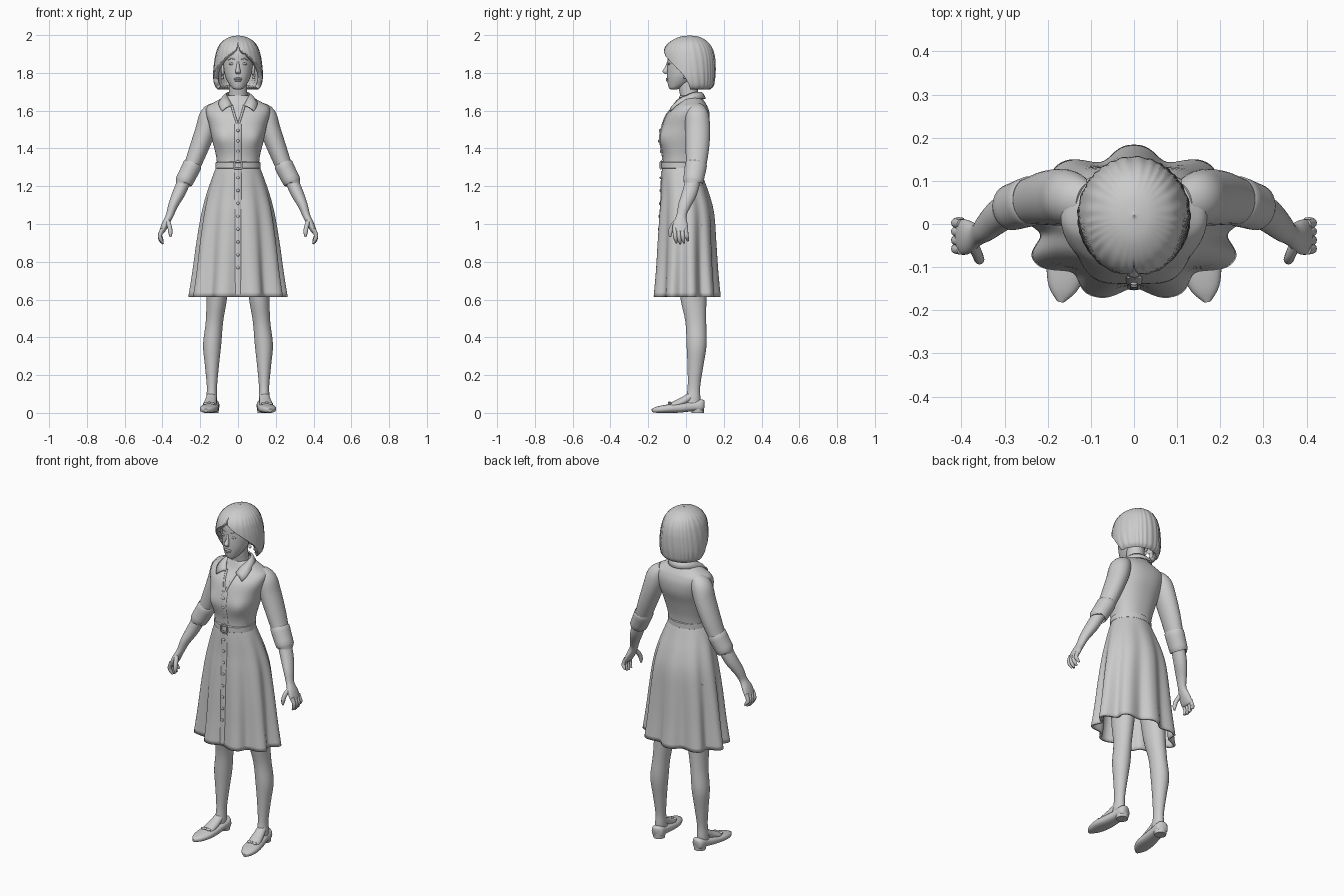
import bpy, bmesh
from math import sin, cos, pi, exp, radians, copysign
from mathutils import Vector, Matrix
from mathutils.bvhtree import BVHTree

cube = bpy.data.objects.get("Cube")
if cube:
    bpy.data.objects.remove(cube, do_unlink=True)

GREY = (0.6, 0.6, 0.6, 1)
mat = bpy.data.materials.new("matte grey")
mat.use_nodes = True
mat.diffuse_color = GREY
bsdf = next(n for n in mat.node_tree.nodes if n.type == "BSDF_PRINCIPLED")
bsdf.inputs["Base Color"].default_value = GREY
bsdf.inputs["Roughness"].default_value = 0.8
Y, Z = Vector((0, 1, 0)), Vector((0, 0, 1))


def finish(name, bm, thick=0):
    """Turn a bmesh into a smooth shaded object, optionally a shell."""
    bmesh.ops.remove_doubles(bm, verts=bm.verts, dist=0.0001)
    bmesh.ops.recalc_face_normals(bm, faces=bm.faces)
    me = bpy.data.meshes.new(name)
    bm.to_mesh(me)
    bm.free()
    ob = bpy.data.objects.new(name, me)
    bpy.context.collection.objects.link(ob)
    me.materials.append(mat)
    if thick:
        mod = ob.modifiers.new("thickness", "SOLIDIFY")
        mod.thickness, mod.offset = thick, -1
    bpy.ops.object.select_all(action="DESELECT")
    ob.select_set(True)
    bpy.context.view_layer.objects.active = ob
    bpy.ops.object.shade_smooth_by_angle(angle=radians(50))
    return ob


def grid(name, rows, wrap=True, caps=True, thick=0):
    bm = bmesh.new()
    vs = [[bm.verts.new(p) for p in row] for row in rows]
    n = len(rows[0])
    for a, b in zip(vs, vs[1:]):
        for j in range(n if wrap else n - 1):
            k = (j + 1) % n
            bm.faces.new((a[j], a[k], b[k], b[j]))
    if wrap and caps:
        bm.faces.new(vs[0])
        bm.faces.new(vs[-1])
    return finish(name, bm, thick)


def spline(keys, steps):
    """Smooth curve through tuples of any length."""
    k = [keys[0], *keys, keys[-1]]
    out = []
    for a, b, c, d in zip(k, k[1:], k[2:], k[3:]):
        for s in range(steps):
            t = s / steps
            out.append([q + t / 2 * (r - p + t * (2 * p - 5 * q + 4 * r - w + t * (3 * (q - r) + w - p)))
                        for p, q, r, w in zip(a, b, c, d)])
    return out + [list(keys[-1])]


def loft(name, keys, ref=None, sides=32, steps=4, power=2, shape=None, **kw):
    """Rings (x, y, z, rx, ry): level, or square to the path if ref is set."""
    pts = spline(keys, steps)
    rows = []
    for i, (x, y, z, rx, ry) in enumerate(pts):
        u, v = Vector((1, 0, 0)), Y
        if ref:
            t = Vector(pts[min(i + 1, len(pts) - 1)][:3]) - Vector(pts[max(i - 1, 0)][:3])
            u = ref.cross(t).normalized()
            v = t.normalized().cross(u)
        row = []
        for j in range(sides):
            a = 2 * pi * j / sides
            m = shape(a, z) if shape else 1
            c, s = (copysign(abs(f) ** (2 / power), f) for f in (cos(a), sin(a)))
            p = Vector((x, y, z)) + u * max(rx, .001) * m * c + v * max(ry, .001) * m * s
            p.z = max(p.z, 0)
            row.append(p)
        rows.append(row)
    return grid(name, rows, **kw)


def ball(name, loc, size):
    bm = bmesh.new()
    m = Matrix.Translation(loc) @ Matrix.Diagonal((*size, 1))
    bmesh.ops.create_uvsphere(bm, u_segments=16, v_segments=10, radius=1, matrix=m)
    return finish(name, bm)


def front(ob, x, z):
    """The y of an object's surface seen from the front."""
    tree = BVHTree.FromPolygons([v.co for v in ob.data.vertices], [p.vertices for p in ob.data.polygons])
    hit = tree.ray_cast(Vector((x, -1, z)), Y)[0]
    return hit.y if hit else None


def chest(a, z):
    th = abs((a + pi / 2 + pi) % (2 * pi) - pi)
    return 1 + .09 * exp(-((z - 1.45) / .05) ** 2 - ((th - .55) / .35) ** 2)


def pleats(a, z):
    depth = .17 * max(0, (1.28 - z) / .67) ** .8
    return 1 - depth * (.5 + .5 * cos(9 * (a + pi / 2))) ** 1.3


# Dress: bodice, pleated skirt, belt
bodice = loft("bodice", [
    (0, -.028, 1.29, .11, .094), (0, -.025, 1.36, .116, .098), (0, -.02, 1.45, .138, .117),
    (0, -.002, 1.52, .152, .123), (0, .012, 1.58, .168, .113), (0, .024, 1.62, .165, .09),
    (0, .026, 1.645, .125, .074), (0, .022, 1.68, .06, .054)], sides=64, power=2.3, shape=chest)
skirt = loft("skirt", [
    (0, -.028, 1.31, .112, .097), (0, -.02, 1.25, .136, .11), (0, -.005, 1.15, .171, .131),
    (0, .002, 1.05, .197, .148), (0, .002, .9, .223, .159), (0, .002, .75, .244, .169),
    (0, .002, .615, .266, .182)], sides=144, shape=pleats, caps=False, thick=.012)
loft("belt", [(0, -.028, 1.292, .112, .096), (0, -.028, 1.296, .119, .103),
              (0, -.028, 1.326, .118, .103), (0, -.028, 1.33, .11, .096)], sides=64, steps=1)
frame = [(x, -.134, z) for x, z in ((-.02, 1.293), (.02, 1.293), (.02, 1.329), (-.02, 1.329))]
for a, b in zip(frame, frame[1:] + frame[:1]):
    loft("belt_buckle", [(*a, .005, .005), (*b, .005, .005)], ref=Y, sides=8, steps=1)

# Button placket and buttons
for part, ob, top, low, count in (("bodice", bodice, 1.53, 1.34, 4), ("skirt", skirt, 1.28, .63, 8)):
    zs = [top + (low - top) * i / 12 for i in range(13)]
    loft(part + "_placket", [(0, front(ob, 0, z), z, .018, .005) for z in zs], ref=Y, sides=12, steps=1)
    for i in range(count):
        z = top - .035 - i * (.055 if ob == bodice else .068)
        ball(part + "_button", (0, front(ob, 0, z) - .006, z), (.008, .005, .008))

# Shirt collar, its tips resting on the chest
rows = [[], [], []]
for i in range(41):
    t = i / 20 - 1
    e = abs(t)
    a = pi / 2 + t * radians(150)
    ends = [(.062, 1.70 - .07 * e ** 4), (.085 + .085 * e ** 4, 1.665 - .065 * e ** 4)]
    for row, f in zip(rows, (0, .5, 1)):
        r, z = (p + (q - p) * f for p, q in zip(*ends))
        x, y = r * cos(a), .02 + r * sin(a)
        hit = front(bodice, x, z) if e > .6 else None
        if hit is not None:
            y += (hit - .012 - y) * min(1, (e - .6) / .3)
        row.append((x, y, z + .006 * sin(pi * f)))
grid("collar", rows, wrap=False, thick=.007)

# Neck and head
loft("neck", [(0, .03, 1.58, .06, .055), (0, .02, 1.67, .051, .05), (0, .012, 1.72, .048, .05),
              (0, .01, 1.8, .05, .055)])
head = loft("head", [
    (0, -.065, 1.712, .012, .014), (0, -.06, 1.719, .03, .03), (0, -.037, 1.745, .05, .06),
    (0, -.02, 1.78, .067, .08), (0, -.01, 1.82, .075, .09), (0, 0, 1.86, .079, .098),
    (0, .005, 1.91, .077, .098), (0, .01, 1.955, .05, .07), (0, .01, 1.97, .01, .01)], sides=48)
loft("nose", [(0, -.09, 1.86, .007, .01), (0, -.099, 1.83, .009, .012), (0, -.109, 1.808, .014, .016),
              (0, -.101, 1.794, .011, .008)], sides=16)
for name, z, w in (("upper_lip", 1.769, .024), ("lower_lip", 1.759, .019)):
    ball(name, (0, front(head, 0, z) + .002, z), (w, .009, .006))

# Bob hair: each row wraps the head and leaves the face open
rows = []
for y, z, rx, ry, lim in spline([
        (.02, 1.998, .0002, .0002, 0), (.018, 1.99, .045, .055, 0), (.015, 1.965, .085, .1, 0),
        (.013, 1.93, .108, .127, 4), (.014, 1.89, .12, .138, 28), (.016, 1.85, .127, .14, 50),
        (.018, 1.8, .131, .138, 72), (.022, 1.76, .129, .13, 82), (.026, 1.73, .121, .119, 86),
        (.026, 1.713, .107, .102, 88)], 4):
    lim = radians(max(lim, 0))
    row = []
    for j in range(161):
        th = lim + 2 * (pi - lim) * j / 160
        m = 1 + .01 * sin(30 * th + 2 * sin(5 * th) + 12 * z) * min(1, (2 - z) * 20)
        row.append((rx * m * sin(th), y - ry * m * cos(th), z))
    rows.append(row)
grid("hair", rows, wrap=False, thick=.025)

for side, s in (("left", 1), ("right", -1)):
    def limb(part, keys, **kw):
        return loft(f"{side}_{part}", [(s * k[0], *k[1:]) for k in keys], **kw)

    # Eyes, brows, ears, earrings
    z = 1.848
    ball(side + "_eye", (s * .033, front(head, s * .033, z), z), (.015, .005, .006))
    limb("brow", [(x, front(head, x, z) + .001, z, .003, .003)
                  for x, z in ((.016, 1.87), (.035, 1.876), (.054, 1.867))], ref=Z, sides=8)
    ball(side + "_ear", (s * .08, .005, 1.815), (.01, .02, .03))
    ball(side + "_earring", (s * .083, -.005, 1.775), (.008, .008, .008))

    # Neckline edge
    limb("neckline", [(x, front(bodice, x, z), z, .006, .006)
                      for x, z in ((.034, 1.63), (.02, 1.58), (.002, 1.525))], ref=Y, sides=8)

    # Sleeve with turned cuff
    limb("sleeve", [(.11, .05, 1.615, .035, .045), (.145, .058, 1.575, .056, .062),
                    (.17, .062, 1.5, .055, .066), (.207, .06, 1.4, .05, .062),
                    (.242, .053, 1.31, .044, .054), (.265, .046, 1.265, .042, .05)], ref=Y)
    limb("cuff", [(.238, .054, 1.32, .043, .053), (.241, .053, 1.313, .05, .058),
                  (.262, .046, 1.27, .049, .056), (.286, .038, 1.224, .047, .053),
                  (.289, .037, 1.218, .04, .046)], ref=Y, steps=2)

    # Forearm, hand, fingers
    limb("forearm", [(.27, .043, 1.26, .034, .04), (.31, .021, 1.17, .034, .04),
                     (.343, -.008, 1.1, .026, .033), (.362, -.024, 1.045, .02, .026),
                     (.384, -.03, 1.0, .019, .039), (.4, -.03, .965, .015, .041),
                     (.405, -.03, .955, .01, .036)], ref=Y)
    for i, name in enumerate(("index", "middle", "ring", "little")):
        y, drop = -.06 + .02 * i, (.005, 0, .004, .015)[i]
        limb(name + "_finger", [(.4, y, .975, .011, .011), (.413, y + .002, .94, .011, .011),
                                (.408, y + .006, .912 + drop, .01, .01),
                                (.397, y + .01, .895 + drop, .005, .005)], ref=Y, sides=12)
    limb("thumb", [(.374, -.045, 1.02, .012, .014), (.362, -.073, .985, .012, .013),
                   (.358, -.083, .955, .011, .011), (.357, -.084, .93, .005, .005)], ref=Y, sides=12)

    # Leg and foot
    limb("leg", [(.095, .03, 1.0, .08, .09), (.105, .035, .75, .064, .08), (.113, .04, .6, .054, .068),
                 (.125, .052, .48, .046, .055), (.137, .056, .36, .048, .053),
                 (.138, .05, .25, .037, .042), (.138, .042, .14, .027, .033),
                 (.139, .038, .08, .029, .038), (.14, .034, .04, .03, .042)])
    limb("instep", [(.139, .04, .1, .024, .02), (.144, -.01, .065, .031, .022),
                    (.152, -.07, .04, .035, .018), (.157, -.11, .03, .02, .01)], ref=Z, sides=20)

    # Flat shoe with low heel and bow
    limb("shoe", [(.132, .096, .04, .012, .022), (.134, .082, .04, .034, .032),
                  (.138, .03, .034, .038, .026), (.147, -.04, .026, .045, .025),
                  (.156, -.1, .022, .047, .022), (.165, -.15, .017, .033, .017),
                  (.17, -.18, .013, .008, .009)], ref=Z, power=2.5)
    limb("shoe_heel", [(.135, .062, 0, .032, .032), (.135, .06, .03, .035, .036)], steps=1)
    for d in (-1, 1):
        ball(side + "_shoe_bow", (s * (.153 + d * .016), -.085, .05), (.016, .009, .007))
    ball(side + "_shoe_bow_knot", (s * .153, -.087, .053), (.007, .009, .007))
